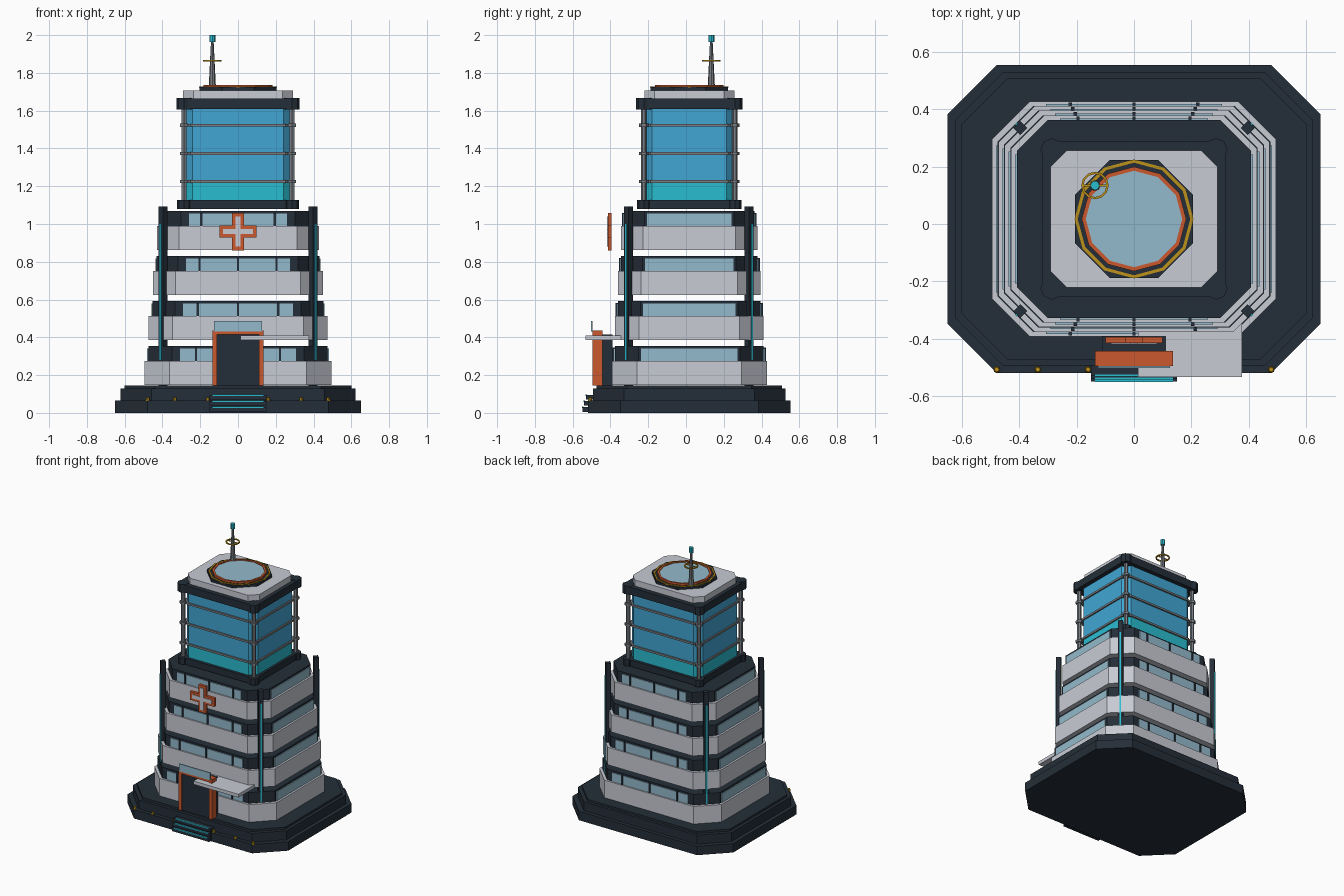
import bpy, bmesh, math
from mathutils import Matrix, Vector

if "Cube" in bpy.data.objects:
    bpy.data.objects.remove(bpy.data.objects["Cube"])

CY = 0.0175  # building centre in y (front steps shift it slightly)


def material(name, r, g, b):
    lin = lambda c: ((c / 255 + 0.055) / 1.055) ** 2.4 if c > 10 else c / 255 / 12.92
    m = bpy.data.materials.new(name)
    m.diffuse_color = (lin(r), lin(g), lin(b), 1)
    m.use_nodes = True
    m.node_tree.nodes["Principled BSDF"].inputs["Base Color"].default_value = m.diffuse_color
    return m


WALL = material("pale_wall", 200, 203, 212)
DARK = material("dark_slate", 36, 46, 56)
GLASS = material("pale_glass", 148, 186, 204)
BLUE = material("tower_blue", 66, 166, 212)
TEAL = material("teal_light", 42, 188, 208)
ORANGE = material("orange_trim", 202, 88, 46)
GOLD = material("gold_trim", 190, 146, 24)
METAL = material("grey_metal", 122, 127, 133)


def finish(name, bm, mat):
    bmesh.ops.recalc_face_normals(bm, faces=bm.faces)
    me = bpy.data.meshes.new(name)
    bm.to_mesh(me)
    bm.free()
    me.materials.append(mat)
    ob = bpy.data.objects.new(name, me)
    bpy.context.collection.objects.link(ob)
    return ob


def prism(name, pts, z0, z1, mat):
    bm = bmesh.new()
    face = bm.faces.new([bm.verts.new((x, y, z0)) for x, y in pts])
    ext = bmesh.ops.extrude_face_region(bm, geom=[face])
    top = [v for v in ext["geom"] if isinstance(v, bmesh.types.BMVert)]
    bmesh.ops.translate(bm, verts=top, vec=(0, 0, z1 - z0))
    return finish(name, bm, mat)


def slab(name, hx, hy, c, z0, z1, mat):
    """Rectangle with chamfered corners, centred on the building."""
    pts = [(hx, hy - c), (hx - c, hy), (c - hx, hy), (-hx, hy - c),
           (-hx, c - hy), (c - hx, -hy), (hx - c, -hy), (hx, c - hy)]
    return prism(name, [(x, y + CY) for x, y in pts], z0, z1, mat)


def box(name, x0, x1, y0, y1, z0, z1, mat):
    return prism(name, [(x0, y0), (x1, y0), (x1, y1), (x0, y1)], z0, z1, mat)


def cone(name, x, y, z0, z1, r0, r1, n, mat, turn=0.0):
    bm = bmesh.new()
    bmesh.ops.create_cone(bm, cap_ends=True, segments=n, radius1=r0, radius2=r1, depth=z1 - z0,
                          matrix=Matrix.Translation((x, y, (z0 + z1) / 2)) @ Matrix.Rotation(turn, 4, 'Z'))
    return finish(name, bm, mat)


def ring(name, x, y, z0, z1, r_in, r_out, n, mat):
    bm = bmesh.new()
    loops = []
    for i in range(n):
        a = 2 * math.pi * i / n
        loops.append([bm.verts.new((x + r * math.cos(a), y + r * math.sin(a), z))
                      for r, z in ((r_in, z0), (r_out, z0), (r_out, z1), (r_in, z1))])
    for i in range(n):
        p, q = loops[i], loops[(i + 1) % n]
        for k in range(4):
            bm.faces.new((p[k], p[(k + 1) % 4], q[(k + 1) % 4], q[k]))
    return finish(name, bm, mat)


# stepped base
slab("base_lower", 0.65, 0.537, 0.172, 0, 0.065, DARK)
slab("base_middle", 0.622, 0.51, 0.165, 0.065, 0.13, DARK)
slab("base_upper", 0.60, 0.49, 0.16, 0.13, 0.145, DARK)

# four tapering storeys: pale wall band, dark window band, glass plates, mullions
for i in range(4):
    n = i + 1
    z = 0.148 + 0.238 * i
    hx, hy, c = 0.495 - 0.0222 * i, 0.41 - 0.0165 * i, 0.133 - 0.006 * i
    slab(f"wall_band_{n}", hx, hy, c, z, z + 0.128, WALL)
    kx, ky = hx - 0.02, hy - 0.016
    slab(f"window_band_{n}", kx, ky, c - 0.008, z + 0.128, z + 0.207, DARK)
    gx, gy = kx - c - 0.035, ky - c - 0.005
    g0, g1 = z + 0.128, z + 0.194
    for s, side in ((-1, "front"), (1, "back")):
        y = CY + s * ky
        box(f"glass_{side}_{n}", -gx, gx, *sorted((y - s * .003, y + s * .006)), g0, g1, GLASS)
        for x in (-0.222 + 0.009 * i, 0, 0.222 - 0.009 * i):
            box(f"mullion_{side}_{n}", x - .006, x + .006, *sorted((y, y + s * .012)), g0, g1 + .003, DARK)
    for s, side in ((-1, "left"), (1, "right")):
        x = s * kx
        box(f"glass_{side}_{n}", *sorted((x - s * .003, x + s * .006)), CY - gy, CY + gy, g0, g1, GLASS)

# corner pillars with a teal light strip facing outward
for sx in (-1, 1):
    for sy in (-1, 1):
        px, py = sx * 0.396, CY - 0.002 + sy * 0.319
        cone("corner_pillar", px, py, 0.14, 1.092, 0.024, 0.024, 4, DARK)
        d = 0.0175
        cone("pillar_light", px + sx * d * .707, py + sy * d * .707, 0.28, 1.0, 0.007, 0.007, 4, TEAL)

# glazed tower
slab("tower_bottom_trim", 0.305, 0.262, 0.05, 1.08, 1.127, DARK)
slab("tower_glass_low", 0.287, 0.242, 0.045, 1.127, 1.225, TEAL)
slab("tower_glass", 0.287, 0.242, 0.045, 1.225, 1.61, BLUE)
for z in (1.225, 1.373, 1.522):
    slab("tower_rail", 0.297, 0.252, 0.046, z - 0.007, z + 0.007, METAL)
slab("tower_top_trim", 0.318, 0.272, 0.05, 1.61, 1.664, DARK)
for sx in (-1, 1):
    for sy in (-1, 1):
        px, py = sx * 0.286, CY + sy * 0.241
        cone("tower_pole", px, py, 1.1, 1.64, 0.014, 0.014, 6, METAL)
        for z in (1.225, 1.373, 1.522):
            cone("pole_collar", px, py, z - .009, z + .009, 0.024, 0.024, 6, METAL)
        cone("pole_foot", px, py, 1.08, 1.127, 0.036, 0.036, 8, DARK)
        cone("pole_head", px, py, 1.607, 1.666, 0.04, 0.04, 8, DARK)
slab("tower_cap", 0.29, 0.238, 0.055, 1.664, 1.708, WALL)

# landing pad
cone("pad_base", 0, CY, 1.708, 1.724, 0.222, 0.222, 8, DARK, math.pi / 8)
ring("pad_gold_ring", 0, CY, 1.722, 1.729, 0.196, 0.207, 12, GOLD)
ring("pad_orange_ring", 0, CY, 1.722, 1.737, 0.168, 0.182, 12, ORANGE)
cone("pad_disc", 0, CY, 1.722, 1.732, 0.17, 0.17, 12, GLASS)

# antenna
AX, AY = -0.136, 0.134
cone("antenna_mast", AX, AY, 1.725, 1.968, 0.019, 0.007, 8, METAL)
cone("antenna_tip", AX, AY, 1.963, 2.0, 0.016, 0.016, 8, TEAL)
ring("antenna_ring", AX, AY, 1.861, 1.869, 0.04, 0.048, 12, GOLD)
box("antenna_ring_spoke", AX - .042, AX + .042, AY - .003, AY + .003, 1.862, 1.868, GOLD)

# entrance
for s in (-1, 1):
    box("door_jamb", *sorted((s * .112, s * .136)), -0.495, -0.443, 0.145, 0.437, ORANGE)
box("door_lintel", -0.112, 0.112, -0.495, -0.443, 0.414, 0.437, ORANGE)
box("door_panel", -0.112, 0.112, -0.485, -0.39, 0.145, 0.414, DARK)
box("door_sign_plate", -0.126, 0.126, -0.502, -0.494, 0.432, 0.487, GLASS)
box("canopy", 0.014, 0.377, -0.533, -0.345, 0.386, 0.41, WALL)

# front steps with light strips
for i, (y, z) in enumerate(((-0.548, 0.03), (-0.54, 0.062), (-0.53, 0.094))):
    box(f"step_{i + 1}", -0.15, 0.15, y, -0.47, z - 0.024, z, DARK)
    box(f"step_light_{i + 1}", -0.135, 0.135, y - .002, y + .006, z - .004, z + .003, TEAL)

# small base lamps
for x in (-0.478, -0.335, -0.16, 0.16, 0.335, 0.478):
    cone("base_lamp", x, -0.507, 0.062, 0.082, 0.012, 0.008, 8, GOLD)


# front cross sign
def cross(name, arm, half, y0, y1, mat):
    box(name + "_upright", -half, half, y0, y1, 0.96 - arm, 0.96 + arm, mat)
    for s in (-1, 1):
        box(name + "_arm", *sorted((s * half, s * arm)), y0, y1, 0.96 - half, 0.96 + half, mat)


cross("cross_frame", 0.099, 0.031, -0.414, -0.394, ORANGE)
cross("cross_inset", 0.08, 0.014, -0.418, -0.412, WALL)
